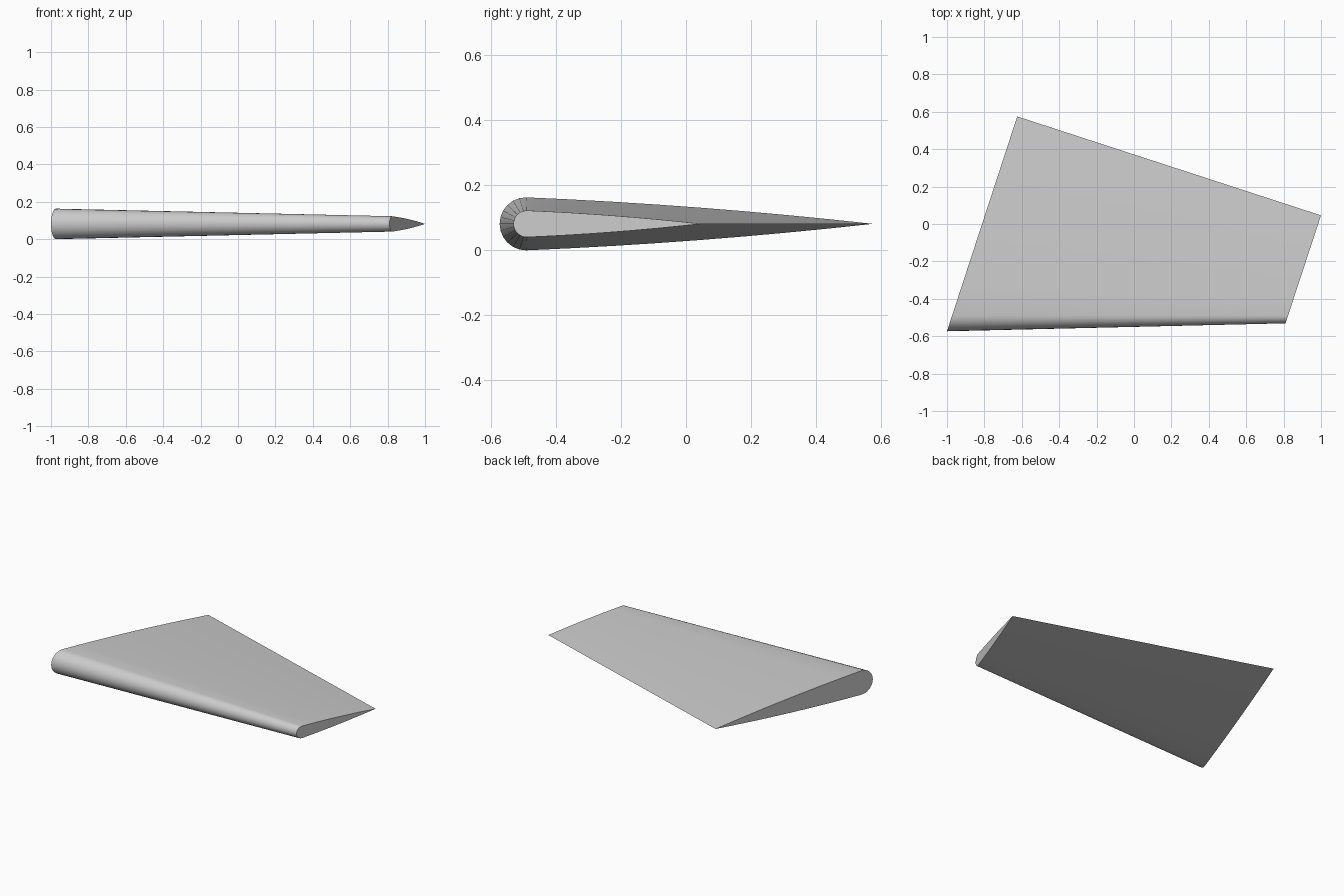
import bpy, bmesh, math

if "Cube" in bpy.data.objects:
    bpy.data.objects.remove(bpy.data.objects["Cube"])

NOSE_STEPS = 12   # facets round the leading edge
SIDE_STEPS = 8    # facets along each flank
MID_Z = 0.0815


def section(x_nose, y_centre, radius, y_tail, sweep):
    """Closed aerofoil outline: round nose, gently bowed flanks, sharp tail."""
    flank = []
    for i in range(1, SIDE_STEPS):
        t = i / SIDE_STEPS
        h = radius * (1 - 0.55 * t - 0.45 * t * t)
        flank.append((y_centre + (y_tail - y_centre) * t, h))
    nose = []
    for i in range(NOSE_STEPS + 1):
        a = math.pi / 2 + math.pi * i / NOSE_STEPS
        nose.append((y_centre + radius * math.cos(a), radius * math.sin(a)))
    outline = [(y_tail, 0.0)] + flank[::-1] + nose + [(y, -h) for y, h in flank]
    y_nose = y_centre - radius
    return [(x_nose + sweep * (y - y_nose), y, MID_Z + h) for y, h in outline]


# Tapered fin lofted from the root section to the tip section
bm = bmesh.new()
root = [bm.verts.new(p) for p in section(-1.0, -0.492, 0.0815, 0.575, 0.327)]
tip = [bm.verts.new(p) for p in section(0.81, -0.49, 0.041, 0.046, 0.329)]
n = len(root)
for i in range(n):
    j = (i + 1) % n
    bm.faces.new((root[i], root[j], tip[j], tip[i]))

# Flat end caps
bm.faces.new(root)
bm.faces.new(tip[::-1])
bmesh.ops.recalc_face_normals(bm, faces=bm.faces[:])

mesh = bpy.data.meshes.new("fin")
bm.to_mesh(mesh)
bm.free()
fin = bpy.data.objects.new("fin", mesh)
bpy.context.collection.objects.link(fin)

# Plain grey finish
grey = bpy.data.materials.new("light_grey")
grey.diffuse_color = (0.6, 0.6, 0.6, 1.0)
grey.use_nodes = True
grey.node_tree.nodes["Principled BSDF"].inputs["Base Color"].default_value = grey.diffuse_color
mesh.materials.append(grey)

bpy.context.view_layer.objects.active = fin
fin.select_set(True)
bpy.ops.object.shade_smooth_by_angle(angle=math.radians(30))
